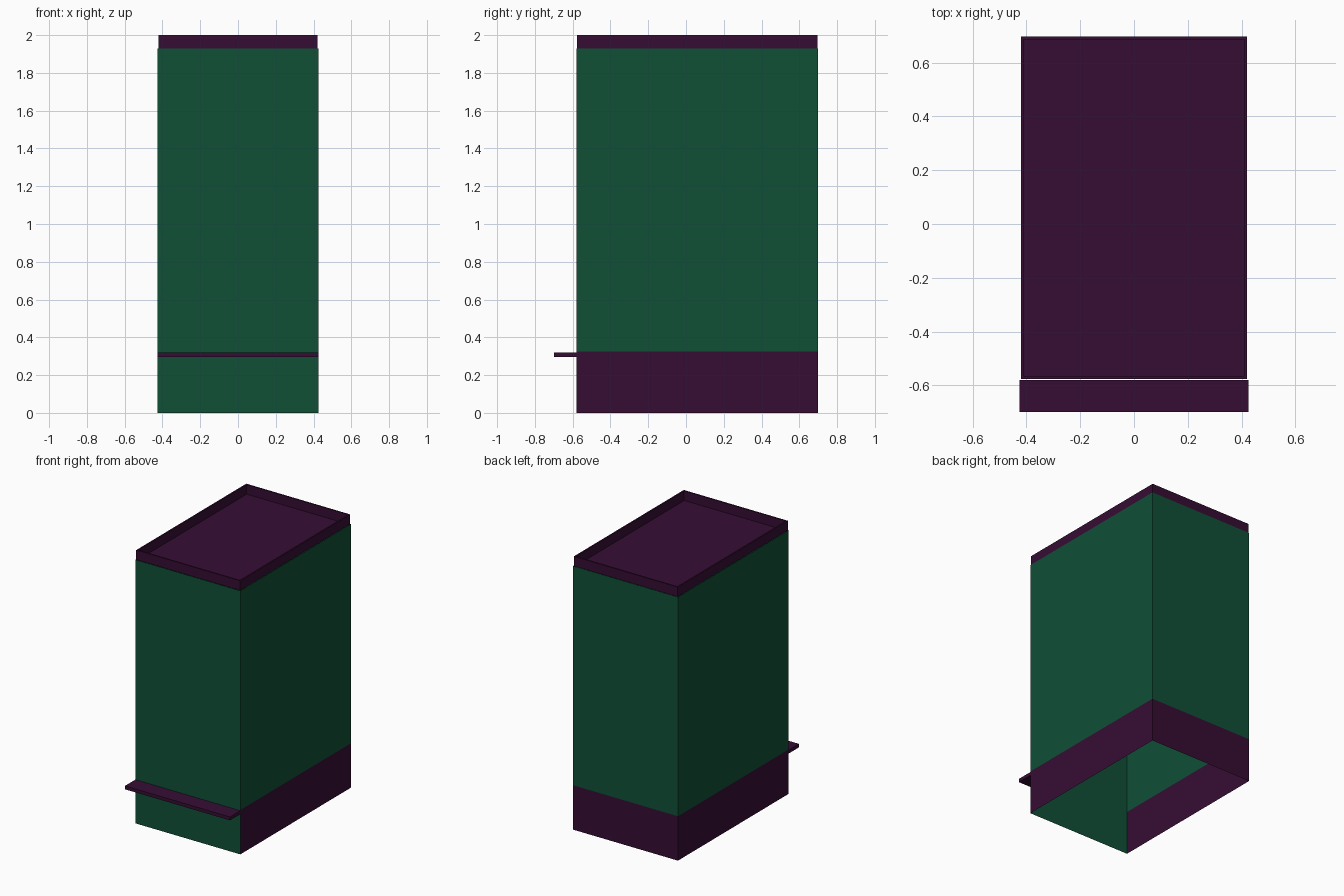
import bpy, bmesh

if "Cube" in bpy.data.objects:
    bpy.data.objects.remove(bpy.data.objects["Cube"])

# Main dimensions
HALF_W = 0.425
FRONT, BACK = -0.58, 0.70
BAND_TOP, BODY_TOP, TOP = 0.325, 1.93, 2.0


def material(name, rgb):
    m = bpy.data.materials.new(name)
    m.diffuse_color = (*rgb, 1.0)
    m.use_nodes = True
    m.node_tree.nodes["Principled BSDF"].inputs["Base Color"].default_value = m.diffuse_color
    return m


green = material("dark_green", (0.0052, 0.080, 0.037))
purple = material("dark_purple", (0.037, 0.004, 0.034))


def make_object(name, bm, mats):
    me = bpy.data.meshes.new(name)
    bm.to_mesh(me)
    bm.free()
    ob = bpy.data.objects.new(name, me)
    for m in mats:
        me.materials.append(m)
    bpy.context.collection.objects.link(ob)
    return ob


def box(x, y0, y1, z0, z1):
    bm = bmesh.new()
    bmesh.ops.create_cube(bm, size=1)
    for v in bm.verts:
        v.co = (v.co.x * 2 * x,
                y0 + (v.co.y + 0.5) * (y1 - y0),
                z0 + (v.co.z + 0.5) * (z1 - z0))
    bm.normal_update()
    return bm


def face_towards(bm, sign):
    return [f for f in bm.faces if f.normal.z * sign > 0.9]


# Cabinet walls: thin open shell, purple base band on the sides and back only
bm = box(HALF_W, FRONT, BACK, 0, BODY_TOP)
bmesh.ops.delete(bm, geom=face_towards(bm, 1) + face_towards(bm, -1),
                 context='FACES_ONLY')
bmesh.ops.bisect_plane(bm, geom=bm.verts[:] + bm.edges[:] + bm.faces[:],
                       plane_co=(0, 0, BAND_TOP), plane_no=(0, 0, 1))
bm.normal_update()
for f in bm.faces:
    low = f.calc_center_median().z < BAND_TOP
    f.material_index = int(low and f.normal.y > -0.5)
make_object("cabinet_walls", bm, [green, purple])

# Top tray: thin raised rim around a sunken panel
bm = box(HALF_W - 0.004, FRONT + 0.004, BACK - 0.003, BODY_TOP, TOP)
bmesh.ops.delete(bm, geom=face_towards(bm, -1), context='FACES_ONLY')
panel = face_towards(bm, 1)
bmesh.ops.inset_region(bm, faces=panel, thickness=0.015)
sunk = bmesh.ops.extrude_face_region(bm, geom=panel)["geom"]
bmesh.ops.delete(bm, geom=panel, context='FACES_ONLY')
bmesh.ops.translate(bm, vec=(0, 0, BODY_TOP - TOP),
                    verts=[g for g in sunk if isinstance(g, bmesh.types.BMVert)])
bmesh.ops.recalc_face_normals(bm, faces=bm.faces[:])
if sum(f.normal.z * f.calc_area() for f in bm.faces) < 0:
    bmesh.ops.reverse_faces(bm, faces=bm.faces[:])
make_object("top_tray", bm, [purple])

# Front ledge
make_object("front_ledge", box(HALF_W, -0.70, FRONT, 0.295, 0.32), [purple])
